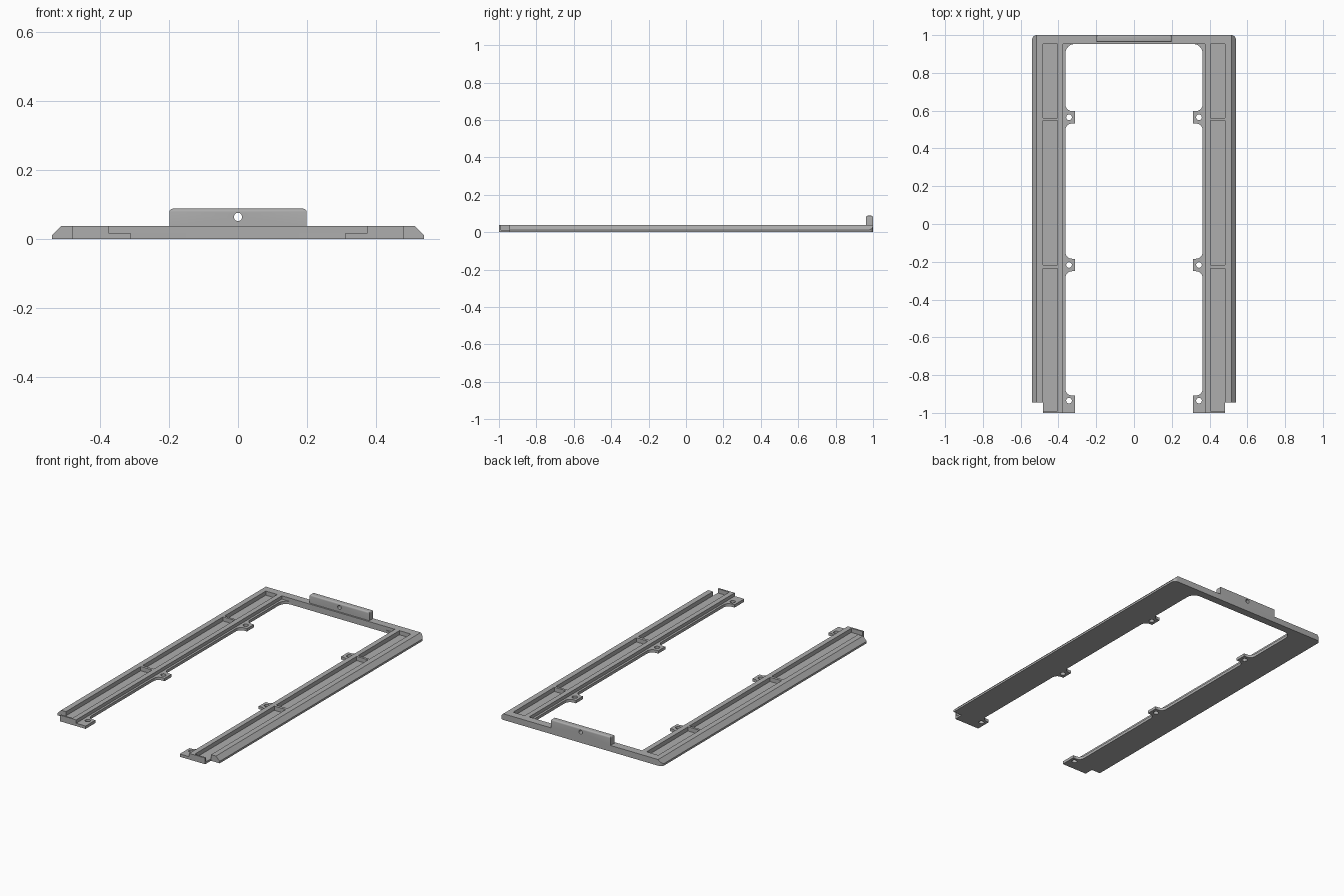
import bpy, bmesh, math
from mathutils import Matrix, Vector

cube = bpy.data.objects.get("Cube")
if cube:
    bpy.data.objects.remove(cube, do_unlink=True)

grey = bpy.data.materials.new("plain grey")
grey.use_nodes = True
colour = (0.42, 0.42, 0.42, 1)
grey.diffuse_color = colour
grey.node_tree.nodes["Principled BSDF"].inputs["Base Color"].default_value = colour

HEIGHT, LEDGE, FLOOR = 0.037, 0.017, 0.012
OUTER, NOTCH, WALL, INNER, TAB = 0.54, 0.482, 0.376, 0.363, 0.313
BACK_IN = 0.953
FLARE = 0.035


def make_object(name, bm):
    bmesh.ops.recalc_face_normals(bm, faces=bm.faces)
    mesh = bpy.data.meshes.new(name)
    bm.to_mesh(mesh)
    bm.free()
    mesh.materials.append(grey)
    obj = bpy.data.objects.new(name, mesh)
    bpy.context.collection.objects.link(obj)
    return obj


def prism(name, points, direction):
    """Extrude a closed outline of 3D points."""
    bm = bmesh.new()
    face = bm.faces.new([bm.verts.new(p) for p in points])
    result = bmesh.ops.extrude_face_region(bm, geom=[face])
    verts = [g for g in result["geom"] if isinstance(g, bmesh.types.BMVert)]
    bmesh.ops.translate(bm, verts=verts, vec=direction)
    return make_object(name, bm)


def box(name, low, high):
    low, high = Vector(low), Vector(high)
    bm = bmesh.new()
    place = Matrix.Translation((low + high) / 2) @ Matrix.Diagonal((*(high - low), 1))
    bmesh.ops.create_cube(bm, size=1, matrix=place)
    return make_object(name, bm)


def drill(centre, radius, axis):
    bm = bmesh.new()
    turn = Matrix.Rotation(math.pi / 2, 4, "X") if axis == "Y" else Matrix.Identity(4)
    bmesh.ops.create_cone(bm, cap_ends=True, segments=24, radius1=radius, radius2=radius,
                          depth=0.3, matrix=Matrix.Translation(centre) @ turn)
    return make_object("drill", bm)


def cut(target, cutter):
    """Subtract the cutter, bake the result and remove the cutter."""
    mod = target.modifiers.new("cut", "BOOLEAN")
    mod.operation, mod.solver, mod.object = "DIFFERENCE", "EXACT", cutter
    cutter.hide_render = True
    bpy.ops.object.select_all(action="DESELECT")
    bpy.context.view_layer.objects.active = target
    target.select_set(True)
    bpy.ops.object.modifier_apply(modifier=mod.name)
    bpy.data.objects.remove(cutter, do_unlink=True)


def arc(cx, cy, radius, start, end, steps=8):
    angles = [math.radians(start + (end - start) * i / steps) for i in range(steps + 1)]
    return [(cx + radius * math.cos(a), cy + radius * math.sin(a)) for a in angles]


# Plan outline of the left half, from the back centre round to the inner edge
half = arc(OUTER - 0.025, 0.975, 0.025, 90, 0)
half += [(OUTER, -0.945), (NOTCH, -0.945), (NOTCH, -1), (TAB, -1)]
tab_centres = (-0.935, -0.217, 0.565)
for y in tab_centres:
    if y > -0.9:
        half += arc(INNER - FLARE, y - 0.033 - FLARE, FLARE, 0, 90)
        half.append((TAB, y - 0.033))
    top = y + (0.033 if y > -0.9 else 0.027)
    half.append((TAB, top))
    half += arc(INNER - FLARE, top + FLARE, FLARE, -90, 0)
half += arc(INNER - 0.05, BACK_IN - 0.05, 0.05, 0, 90)

outline = half + [(-x, y) for x, y in reversed(half)]
frame = prism("frame", [(x, y, 0) for x, y in outline], (0, 0, HEIGHT))

# Low inner ledge and screw tabs
cut(frame, box("ledge_cutter", (-WALL, -1.2, LEDGE), (WALL, BACK_IN, 0.2)))

pockets = ((-0.99, -0.235), (-0.218, 0.547), (0.561, BACK_IN))
for side in (-1, 1):
    # Sloping outer edge
    slope = [(OUTER + 0.001, FLOOR - 0.001), (OUTER + 0.05, FLOOR - 0.001),
             (OUTER + 0.05, 0.1), (0.515, 0.1), (0.515, HEIGHT)]
    cut(frame, prism("slope_cutter", [(side * x, -1.2, z) for x, z in slope], (0, 2.4, 0)))
    # Long pockets along the rail
    for start, end in pockets:
        xs = sorted((side * 0.406, side * (NOTCH + 0.0005)))
        cut(frame, box("pocket_cutter", (xs[0], start, FLOOR), (xs[1], end, 0.2)))
    # Screw holes in the tabs
    for y in tab_centres:
        cut(frame, drill((side * 0.344, y, 0), 0.015, "Z"))

# Raised block on the back bar, with softened top edges and a hole
block = box("back_block", (-0.199, 0.963, HEIGHT), (0.199, 1, 0.088))
bm = bmesh.new()
bm.from_mesh(block.data)
top_edges = [e for e in bm.edges if all(v.co.z > 0.08 for v in e.verts)]
bmesh.ops.bevel(bm, geom=top_edges, offset=0.009, segments=4, profile=0.5, affect="EDGES")
bm.to_mesh(block.data)
bm.free()
cut(block, drill((0, 0.98, 0.064), 0.012, "Y"))

for obj in (frame, block):
    bpy.ops.object.select_all(action="DESELECT")
    bpy.context.view_layer.objects.active = obj
    obj.select_set(True)
    bpy.ops.object.shade_smooth_by_angle(angle=math.radians(25))
